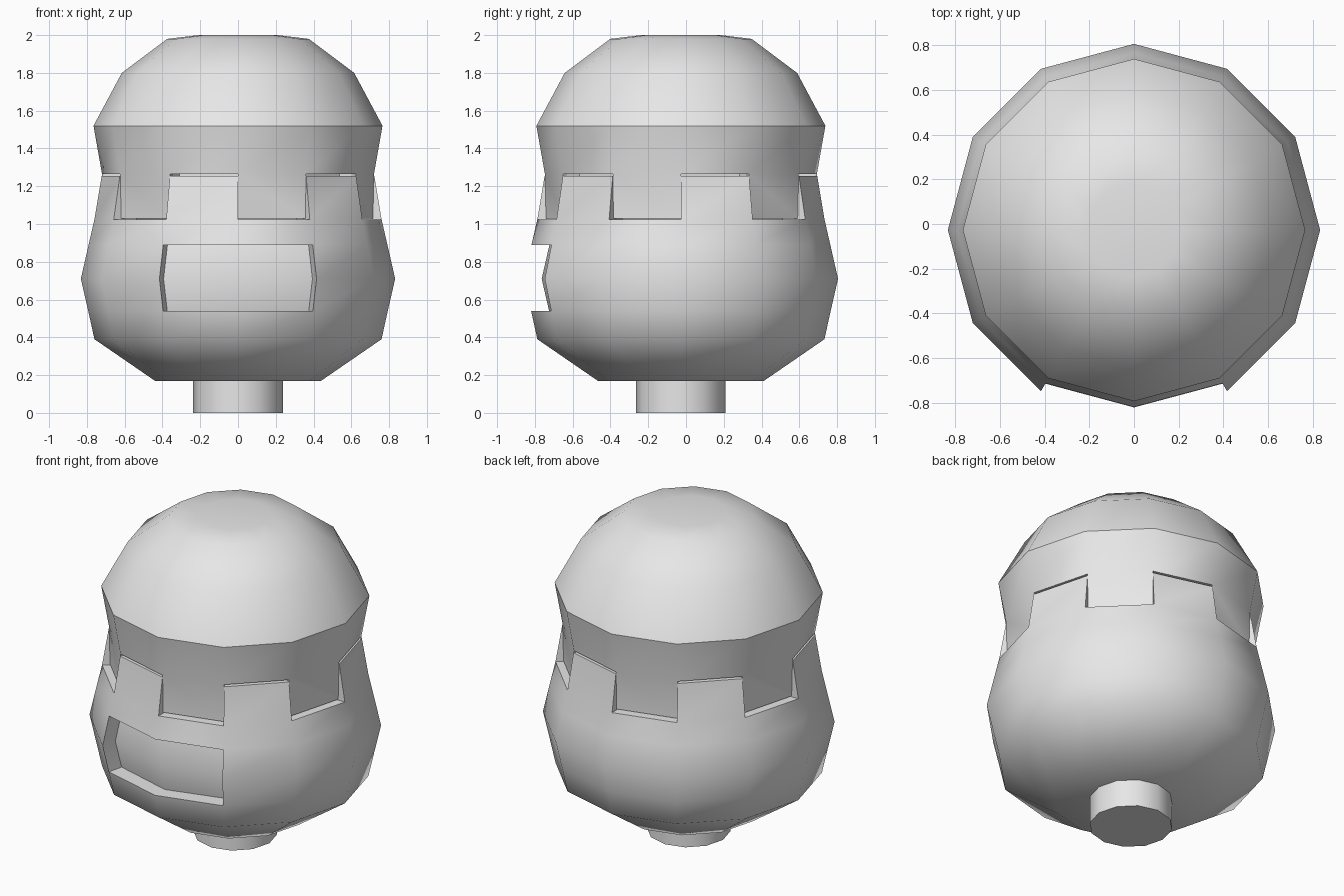
import bpy, bmesh, math
from mathutils import Vector

if "Cube" in bpy.data.objects:
    bpy.data.objects.remove(bpy.data.objects["Cube"])

N = 12
CY = -0.027          # axis of the turned shapes
INNER = 0.62         # radius of the hidden neck between the two halves

grey = bpy.data.materials.new("plain grey")
grey.diffuse_color = (0.8, 0.8, 0.8, 1)
grey.use_nodes = True
grey.node_tree.nodes["Principled BSDF"].inputs["Base Color"].default_value = grey.diffuse_color


def pt(k, r, z, n=N):
    a = math.radians(-90 + 360 / n * k)
    return Vector((r * math.cos(a), r * math.sin(a) + CY, z))


def finish(name, faces, angle):
    """Weld loose polygons into one smooth-shaded object."""
    bm = bmesh.new()
    for f in faces:
        bm.faces.new([bm.verts.new(p) for p in f])
    bmesh.ops.remove_doubles(bm, verts=bm.verts, dist=0.0005)
    bmesh.ops.recalc_face_normals(bm, faces=bm.faces)
    me = bpy.data.meshes.new(name)
    bm.to_mesh(me)
    bm.free()
    me.materials.append(grey)
    ob = bpy.data.objects.new(name, me)
    bpy.context.collection.objects.link(ob)
    bpy.ops.object.select_all(action='DESELECT')
    ob.select_set(True)
    bpy.context.view_layer.objects.active = ob
    bpy.ops.object.shade_smooth_by_angle(angle=math.radians(angle))
    return ob


def band(k, a, b, n=N):
    """One segment of a turned surface between profile points (radius, z)."""
    return [pt(k, *a, n), pt(k + 1, *a, n), pt(k + 1, *b, n), pt(k, *b, n)]


def cap(r, z, n=N):
    return [pt(k, r, z, n) for k in range(n)]


def is_tooth(k):
    return k % 2 == 1


# Lower half: turned bowl with a recessed front window and a crenellated rim
profile = [(0.44, 0.17), (0.76, 0.39), (0.793, 0.54), (0.832, 0.71),
           (0.791, 0.89), (0.76, 1.025)]
rim, tooth_top = profile[-1], (0.722, 1.253)
window_levels = profile[2:5]
faces = [cap(*profile[0])]
for k in range(N):
    for a, b in zip(profile, profile[1:]):
        if k in (0, N - 1) and a in window_levels[:2]:
            continue
        faces.append(band(k, a, b))
    if is_tooth(k):
        faces += [band(k, rim, tooth_top), band(k, tooth_top, (INNER, 1.253))]
    else:
        faces.append(band(k, rim, (INNER, 1.025)))
    faces.append([pt(k, *rim), pt(k, INNER, 1.025), pt(k, INNER, 1.253), pt(k, *tooth_top)])


def inset(k, level):
    """Point on the floor of the front window."""
    return pt(k, *level) + Vector((-0.022 * k, 0.095, 0))


for a, b in zip(window_levels, window_levels[1:]):
    for k in (-1, 0):
        faces.append([inset(k, a), inset(k + 1, a), inset(k + 1, b), inset(k, b)])
    for k in (-1, 1):
        faces.append([pt(k, *a), pt(k, *b), inset(k, b), inset(k, a)])
for lv in (window_levels[0], window_levels[2]):
    for k in (-1, 0):
        faces.append([pt(k, *lv), pt(k + 1, *lv), inset(k + 1, lv), inset(k, lv)])
finish("lower_shell", faces, 50)

# Upper half: dome with flared band and tabs that fill the gaps in the rim
dome = [(0.72, 1.265), (0.765, 1.52), (0.615, 1.80), (0.375, 1.98), (0.21, 2.0)]
tab_end = (0.714, 1.03)
faces = [cap(*dome[-1]), cap(INNER, 1.03)]
for k in range(N):
    for a, b in zip(dome, dome[1:]):
        faces.append(band(k, a, b))
    if is_tooth(k):
        faces += [band(k, dome[0], (INNER, 1.265)), band(k, (INNER, 1.265), (INNER, 1.03))]
    else:
        faces += [band(k, dome[0], tab_end), band(k, tab_end, (INNER, 1.03))]
    faces.append([pt(k, *dome[0]), pt(k, *tab_end), pt(k, INNER, 1.03), pt(k, INNER, 1.265)])
finish("upper_dome", faces, 33)

# Short peg underneath
faces = [cap(0.237, 0.0), cap(0.237, 0.2)]
faces += [band(k, (0.237, 0.0), (0.237, 0.2)) for k in range(N)]
finish("bottom_peg", faces, 40)
